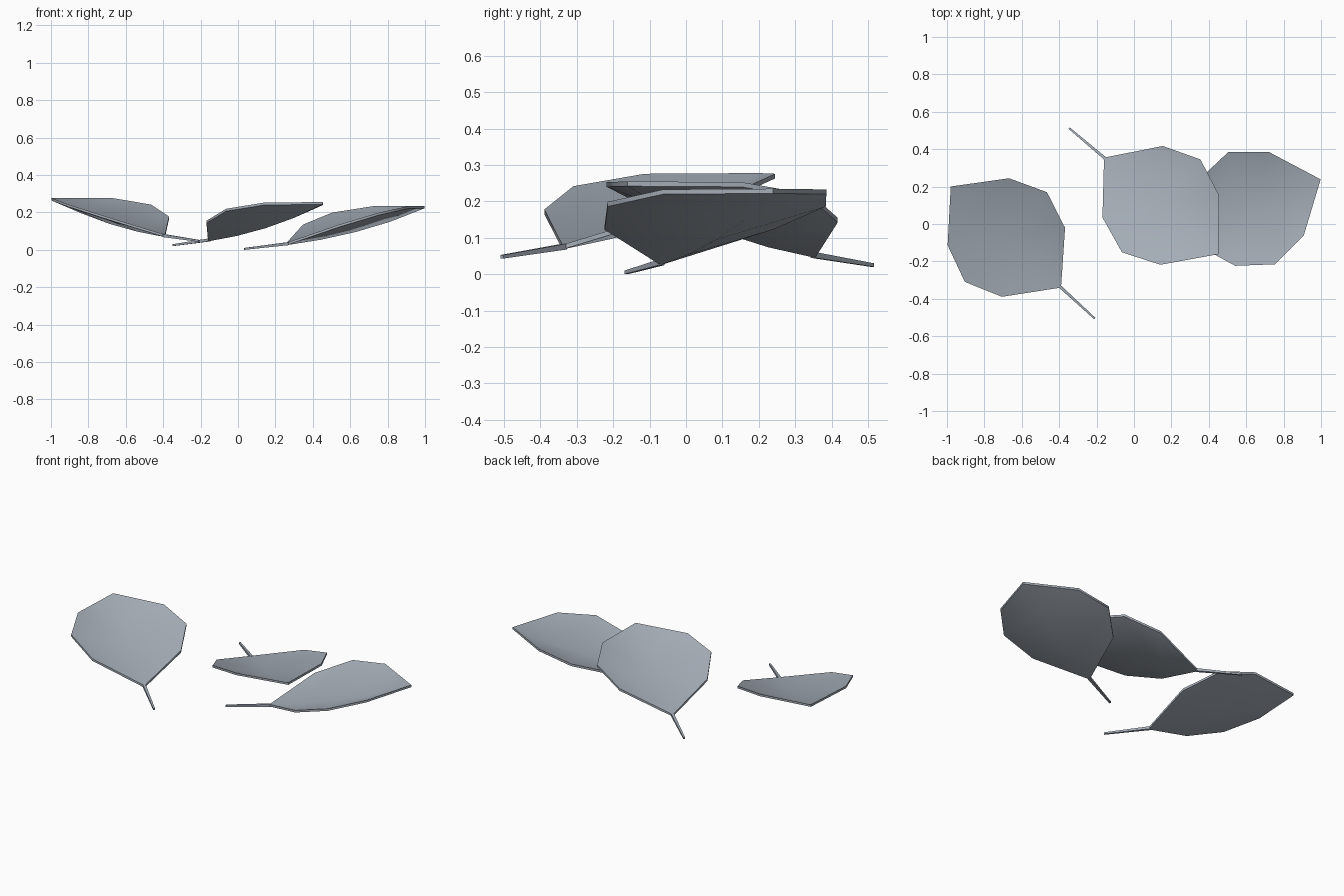
import bpy, bmesh, math
from mathutils import Matrix, Vector

cube = bpy.data.objects.get("Cube")
if cube:
    bpy.data.objects.remove(cube, do_unlink=True)

mat = bpy.data.materials.new("blue grey")
mat.use_nodes = True
colour = (0.38, 0.425, 0.48, 1)
mat.diffuse_color = colour
mat.node_tree.nodes["Principled BSDF"].inputs["Base Color"].default_value = colour

THICK = 0.013


def finish(bm, name, place):
    """Turn a bmesh into a placed, shaded object."""
    bmesh.ops.recalc_face_normals(bm, faces=bm.faces)
    bm.transform(place)
    mesh = bpy.data.meshes.new(name)
    bm.to_mesh(mesh)
    bm.free()
    mesh.materials.append(mat)
    obj = bpy.data.objects.new(name, mesh)
    bpy.context.collection.objects.link(obj)
    bpy.ops.object.select_all(action="DESELECT")
    obj.select_set(True)
    bpy.context.view_layer.objects.active = obj
    bpy.ops.object.shade_smooth_by_angle(angle=math.radians(45))


def blade(name, place):
    """Cupped leaf blade: low midrib, raised rim, thin solid."""
    bm = bmesh.new()
    base = bm.verts.new((0, 0, THICK))
    tip = bm.verts.new((0.8, 0, 0.21))
    # distance along the leaf, half width, rim height, midrib height
    rows = [(0.2, 0.25, 0.11, 0.042), (0.4, 0.325, 0.174, 0.083), (0.6, 0.243, 0.208, 0.138)]
    mid = [bm.verts.new((u, 0, m)) for u, w, r, m in rows]
    for side in (1, -1):
        rim = [bm.verts.new((u, side * w, r)) for u, w, r, m in rows]
        faces = [(base, mid[0], rim[0]), (mid[-1], tip, rim[-1])]
        faces += [(mid[i], mid[i + 1], rim[i + 1], rim[i]) for i in range(2)]
        for f in faces:
            bm.faces.new(f if side > 0 else f[::-1])
    # keep the top and extrude a lower skin straight down
    top = list(bm.faces)
    ext = bmesh.ops.extrude_face_region(bm, geom=top, use_keep_orig=True)
    low = [g for g in ext["geom"] if isinstance(g, bmesh.types.BMVert)]
    bmesh.ops.translate(bm, verts=low, vec=(0, 0, -THICK))
    finish(bm, name, place)


def stem(name, place):
    """Square tapered stalk dropping away from the blade."""
    bm = bmesh.new()
    rings = []
    for x, z, h in ((0.01, 0.008, 0.008), (-0.245, -0.02, 0.005)):
        rings.append([bm.verts.new((x, a * h, z + b * h))
                      for a, b in ((-1, -1), (1, -1), (1, 1), (-1, 1))])
    for i in range(4):
        j = (i + 1) % 4
        bm.faces.new((rings[0][i], rings[0][j], rings[1][j], rings[1][i]))
    bm.faces.new(rings[0])
    bm.faces.new(rings[1])
    finish(bm, name, place)


# three copies of the same leaf: base position and heading
leaves = {
    "right": ((-0.39, -0.34, 0.068), 137.5),
    "middle": ((-0.16, 0.355, 0.045), -40.2),
    "left": ((0.26, -0.07, 0.025), 22.7),
}
for side, (base, heading) in leaves.items():
    place = Matrix.Translation(Vector(base)) @ Matrix.Rotation(math.radians(heading), 4, "Z")
    blade(side + "_leaf_blade", place)
    stem(side + "_leaf_stem", place)
